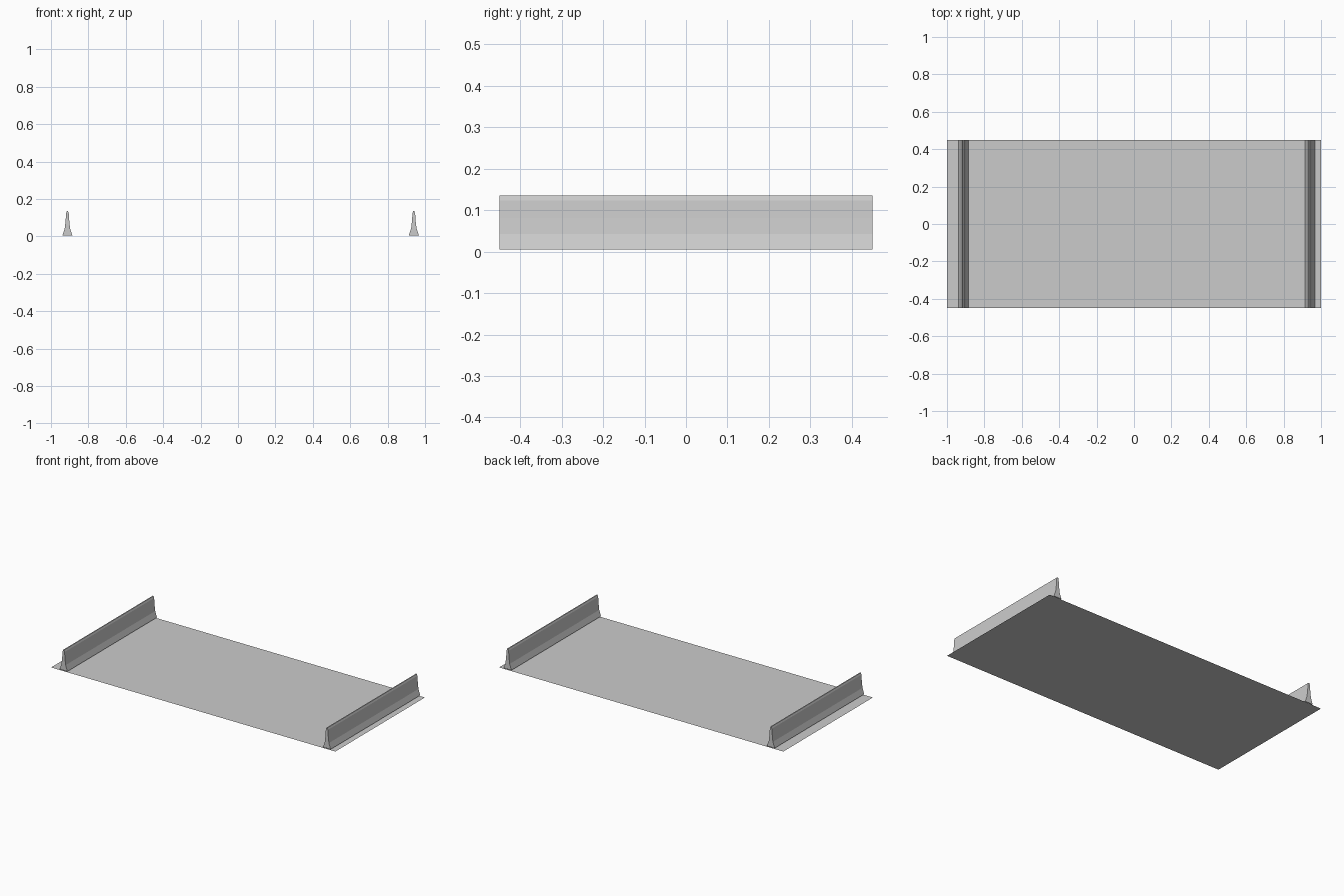
import bpy

if "Cube" in bpy.data.objects:
    bpy.data.objects.remove(bpy.data.objects["Cube"])


def make_mesh(name, verts, faces):
    mesh = bpy.data.meshes.new(name)
    mesh.from_pydata(verts, [], faces)
    mesh.update()
    obj = bpy.data.objects.new(name, mesh)
    bpy.context.collection.objects.link(obj)
    return obj


def flat_sheet(name, x0, x1, half_y, z):
    return make_mesh(name, [(x0, -half_y, z), (x1, -half_y, z),
                            (x1, half_y, z), (x0, half_y, z)], [(0, 1, 2, 3)])


def barrier(name, cx, half_y):
    # half profile (half width, height), mirrored and extruded along y
    half = [(0.027, 0.005), (0.026, 0.008), (0.0145, 0.042),
            (0.010, 0.081), (0.007, 0.123), (0.003, 0.135)]
    prof = half + [(-w, z) for w, z in reversed(half)]
    n = len(prof)
    verts = [(cx + w, y, z) for y in (-half_y, half_y) for w, z in prof]
    faces = [(i, i + n, (i + 1) % n + n, (i + 1) % n) for i in range(n)]
    faces = [f[::-1] for f in faces]
    faces += [tuple(range(n)), tuple(reversed(range(n, 2 * n)))]
    return make_mesh(name, verts, faces)


# Road surface
flat_sheet("road_surface", -1.0, 1.0, 0.45, 0.0)

# Lane stripes lying just above the road, and the side barriers
for side, stripe_x, barrier_x in (("left", -0.505, -0.912), ("right", 0.54, 0.94)):
    flat_sheet(side + "_lane_stripe", stripe_x - 0.025, stripe_x + 0.025, 0.24, 0.001)
    barrier(side + "_barrier", barrier_x, 0.45)
